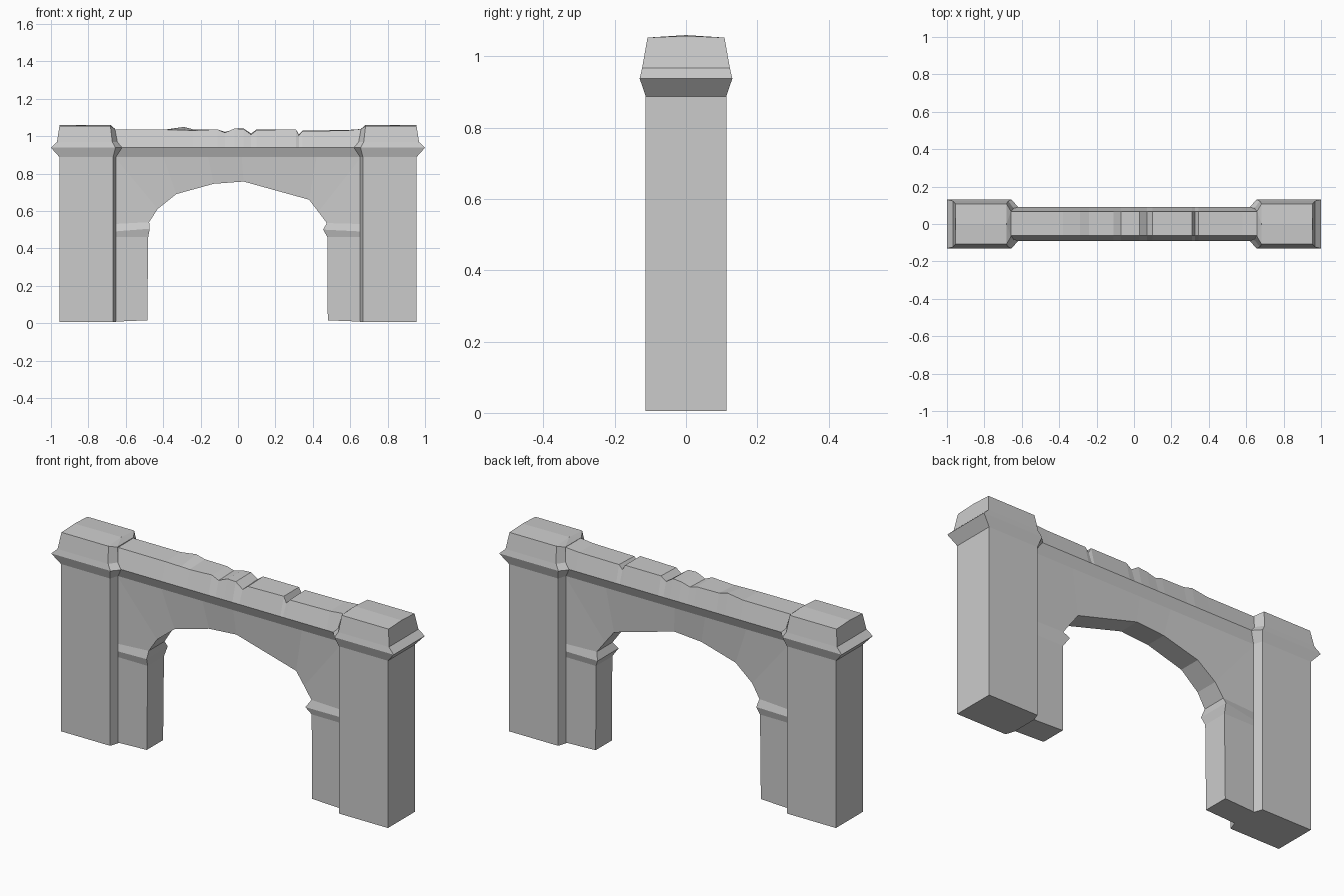
import bpy, bmesh

def finish(bm, name):
    bmesh.ops.recalc_face_normals(bm, faces=bm.faces)
    me = bpy.data.meshes.new(name)
    bm.to_mesh(me)
    bm.free()
    ob = bpy.data.objects.new(name, me)
    bpy.context.collection.objects.link(ob)
    return ob

def bridge(bm, a, b, skip=()):
    n = len(a)
    for i in range(n):
        if i not in skip:
            bm.faces.new((a[i], a[(i + 1) % n], b[(i + 1) % n], b[i]))

# Pillars: stacked six-sided rings with chamfered inner corners and a flared cap
# z, outer x, corner x, inner x, half depth, inner half depth, inner z drop
RINGS = [
    (0.005, 0.955, 0.668, 0.653, 0.113, 0.068, 0),
    (0.888, 0.955, 0.668, 0.653, 0.113, 0.068, 0),
    (0.938, 1.000, 0.655, 0.620, 0.130, 0.092, 0),
    (0.968, 0.968, 0.672, 0.645, 0.123, 0.085, 0),
    (1.053, 0.955, 0.682, 0.658, 0.108, 0.068, 0.014),
]
for side, name in ((-1, "left_pillar"), (1, "right_pillar")):
    bm = bmesh.new()
    rings = []
    for z, xo, xc, xi, yo, yi, drop in RINGS:
        pts = [(xo, -yo, z), (xc, -yo, z), (xi, -yi, z - drop),
               (xi, yi, z - drop), (xc, yo, z), (xo, yo, z)]
        rings.append([bm.verts.new((side * x, y, zz)) for x, y, zz in pts])
    for k, (a, b) in enumerate(zip(rings, rings[1:])):
        bridge(bm, a, b, skip=(2,) if k < 2 else ())
    bm.faces.new(rings[0])
    # slightly crowned top
    t = rings[-1]
    m_out = bm.verts.new((side * 0.955, 0, 1.058))
    m_in = bm.verts.new((side * 0.682, 0, 1.06))
    bm.faces.new((t[0], t[1], m_in, m_out))
    bm.faces.new((m_out, m_in, t[4], t[5]))
    bm.faces.new((t[1], t[2], m_in))
    bm.faces.new((t[2], t[3], m_in))
    bm.faces.new((t[3], t[4], m_in))
    bm.faces.new((t[5], t[0], m_out))
    finish(bm, name)

# Arch wall: arch x, arch z, arch half depth, outer x, outer z
W, E = 0.068, 0.66
SPANS = [
    (-0.485, 0.015, W, -E, 0.008),
    (-0.480, 0.460, W, -E, 0.460),
    (-0.472, 0.505, 0.088, -E, 0.490),
    (-0.475, 0.540, 0.066, -E, 0.530),
    (-0.430, 0.610, 0.062, -E, 0.888),
    (-0.330, 0.690, 0.058, -0.40, 0.888),
    (-0.130, 0.745, 0.056, -0.16, 0.888),
    (0.030, 0.757, 0.056, 0.02, 0.888),
    (0.380, 0.660, 0.058, 0.42, 0.888),
    (0.430, 0.595, 0.062, E, 0.888),
    (0.475, 0.535, 0.066, E, 0.530),
    (0.455, 0.500, 0.088, E, 0.490),
    (0.478, 0.460, W, E, 0.460),
    (0.480, 0.015, W, E, 0.008),
]
bm = bmesh.new()
rows = []
for ax, az, ay, ox, oz in SPANS:
    rows.append([bm.verts.new(p) for p in
                 ((ox, -W, oz), (ax, -ay, az), (ax, ay, az), (ox, W, oz))])
for a, b in zip(rows, rows[1:]):
    bridge(bm, a, b, skip=(3,))
bm.faces.new(rows[0])
bm.faces.new(rows[-1])
finish(bm, "arch_wall")

# Coping: moulded section swept along x, with chipped stones along the top
# x, front top z, back top z
TOPS = [
    (-0.66, 1.035, 1.036), (-0.38, 1.034, 1.036), (-0.29, 1.032, 1.049),
    (-0.24, 1.030, 1.036), (-0.11, 1.036, 1.034), (-0.07, 1.018, 1.022),
    (-0.02, 1.040, 1.036), (0.03, 1.038, 1.040), (0.07, 1.008, 1.014),
    (0.10, 1.032, 1.036), (0.31, 1.036, 1.036), (0.325, 1.004, 1.008),
    (0.345, 1.026, 1.030), (0.58, 1.030, 1.032), (0.66, 1.038, 1.038),
]
bm = bmesh.new()
rows = []
for x, zf, zb in TOPS:
    sec = [(-W, 0.888), (-0.09, 0.940), (-0.061, zf),
           (0.066, zb), (0.09, 0.940), (W, 0.888)]
    rows.append([bm.verts.new((x, y, z)) for y, z in sec])
for a, b in zip(rows, rows[1:]):
    bridge(bm, a, b, skip=(5,))
finish(bm, "coping")
